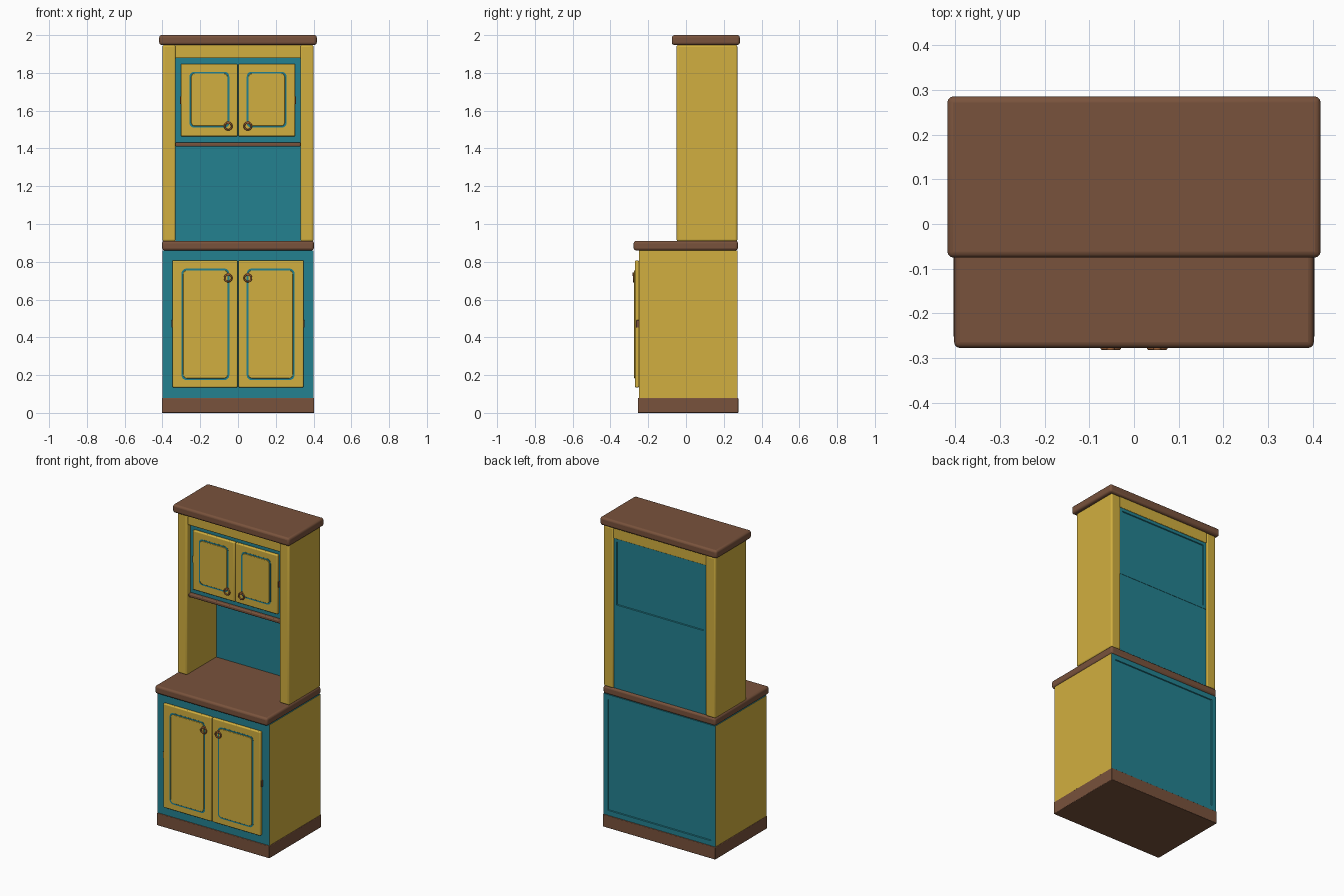
import bpy, bmesh
from math import pi, cos, sin

cube = bpy.data.objects.get("Cube")
if cube:
    bpy.data.objects.remove(cube, do_unlink=True)


def material(name, rgb):
    m = bpy.data.materials.new(name)
    m.use_nodes = True
    color = (*rgb, 1)
    m.diffuse_color = color
    m.node_tree.nodes["Principled BSDF"].inputs["Base Color"].default_value = color
    return m


yellow = material("mustard yellow", (0.64, 0.43, 0.05))
teal = material("teal", (0.017, 0.22, 0.28))
brown = material("brown wood", (0.19, 0.085, 0.045))
copper = material("copper", (0.33, 0.12, 0.04))


def finish(bm, name, mats, bevel=0, segments=3):
    bmesh.ops.recalc_face_normals(bm, faces=bm.faces)
    mesh = bpy.data.meshes.new(name)
    bm.to_mesh(mesh)
    bm.free()
    ob = bpy.data.objects.new(name, mesh)
    bpy.context.collection.objects.link(ob)
    for m in mats:
        mesh.materials.append(m)
    if bevel:
        mod = ob.modifiers.new("Rounded edges", "BEVEL")
        mod.width, mod.segments = bevel, segments
        bpy.context.view_layer.objects.active = ob
        ob.select_set(True)
        bpy.ops.object.shade_smooth_by_angle(angle=0.7)
        ob.select_set(False)
    return ob


def box_mesh(x, y, z):
    bm = bmesh.new()
    bmesh.ops.create_cube(bm, size=1)
    for v in bm.verts:
        v.co = [lo + (c + 0.5) * (hi - lo) for c, (lo, hi) in zip(v.co, (x, y, z))]
    return bm


def box(name, x, y, z, mat, bevel=0.004):
    return finish(box_mesh(x, y, z), name, [mat], bevel)


def cabinet(name, x, y, z, margin):
    """Carcass with a recessed back panel and yellow outer sides."""
    bm = box_mesh(x, y, z)
    bm.normal_update()
    for f in bm.faces:
        f.material_index = 1 if abs(f.normal.x) > 0.5 else 0
    back = [f for f in bm.faces if f.normal.y > 0.5]
    bmesh.ops.inset_region(bm, faces=back, thickness=margin, depth=0)
    bmesh.ops.inset_region(bm, faces=back, thickness=0.004, depth=-0.005)
    return finish(bm, name, [teal, yellow])


def rounded_panel(name, x, y, z, radius, mat, bevel=0):
    """Upright plate with rounded corners."""
    bm = bmesh.new()
    verts = []
    corners = ((x[1], z[1], -1, -1), (x[0], z[1], 1, -1), (x[0], z[0], 1, 1), (x[1], z[0], -1, 1))
    for q, (cx, cz, sx, sz) in enumerate(corners):
        for i in range(6):
            a = (q + i / 5) * pi / 2
            verts.append(bm.verts.new((cx + radius * (sx + cos(a)), y[1], cz + radius * (sz + sin(a)))))
    face = bm.faces.new(verts)
    out = bmesh.ops.extrude_face_region(bm, geom=[face])["geom"]
    bmesh.ops.translate(bm, vec=(0, y[0] - y[1], 0),
                        verts=[g for g in out if isinstance(g, bmesh.types.BMVert)])
    return finish(bm, name, [mat], bevel, 2)


def door(label, side, width, z, panel_x, panel_z, front, ring_z):
    """Door with a teal groove line, raised panel, hinge and ring pull."""
    def span(a, b):
        return tuple(sorted((side * a, side * b)))
    box(label + "_door", span(0.002, width), (front, front + 0.021), z, yellow, 0.006)
    rounded_panel(label + "_groove", span(*panel_x), (front - 0.001, front + 0.004), panel_z, 0.026, teal)
    g = 0.009
    rounded_panel(label + "_raised_panel", span(panel_x[0] + g, panel_x[1] - g),
                  (front - 0.004, front + 0.004), (panel_z[0] + g, panel_z[1] - g), 0.02, yellow, 0.002)
    mid = (z[0] + z[1]) / 2
    box(label + "_hinge", span(width - 0.002, width + 0.005), (front + 0.006, front + 0.021),
        (mid - 0.02, mid + 0.02), brown, 0.002)
    bpy.ops.mesh.primitive_torus_add(location=(side * 0.052, front - 0.007, ring_z), rotation=(pi / 2, 0, 0),
                                     major_radius=0.019, minor_radius=0.0045,
                                     major_segments=28, minor_segments=10)
    ring = bpy.context.object
    ring.name = label + "_ring_pull"
    ring.data.materials.append(copper)
    bpy.ops.object.shade_smooth_by_angle(angle=0.7)
    ring.select_set(False)
    bpy.ops.mesh.primitive_cylinder_add(vertices=16, radius=0.009, depth=0.016, rotation=(pi / 2, 0, 0),
                                        location=(side * 0.052, front - 0.004, ring_z + 0.019))
    boss = bpy.context.object
    boss.name = label + "_ring_mount"
    boss.data.materials.append(copper)
    bpy.ops.object.shade_smooth_by_angle(angle=0.7)
    boss.select_set(False)


# Lower cabinet
box("plinth", (-0.403, 0.403), (-0.255, 0.277), (0, 0.08), brown)
cabinet("lower_cabinet", (-0.4, 0.4), (-0.25, 0.272), (0.08, 0.86), 0.045)
box("countertop", (-0.402, 0.402), (-0.277, 0.275), (0.86, 0.911), brown, 0.013)

# Hutch frame
for side, label in ((1, "left"), (-1, "right")):
    x = tuple(sorted((side * 0.33, side * 0.4)))
    box(label + "_hutch_side", x, (-0.05, 0.272), (0.908, 1.948), yellow, 0.01)
box("hutch_header", (-0.332, 0.332), (-0.04, 0.268), (1.878, 1.952), yellow)
box("hutch_back_panel", (-0.332, 0.332), (0.254, 0.263), (0.908, 1.45), teal, 0)
cabinet("upper_cabinet", (-0.331, 0.331), (-0.012, 0.265), (1.43, 1.88), 0.03)
box("shelf_board", (-0.331, 0.331), (-0.035, 0.256), (1.41, 1.432), brown, 0.006)
box("top_board", (-0.417, 0.417), (-0.075, 0.285), (1.948, 2.0), brown, 0.013)

# Doors
for side, label in ((1, "left"), (-1, "right")):
    door("lower_" + label, side, 0.348, (0.135, 0.807), (0.046, 0.299), (0.174, 0.764), -0.27, 0.714)
    door("upper_" + label, side, 0.303, (1.464, 1.847), (0.046, 0.257), (1.51, 1.806), -0.032, 1.518)
